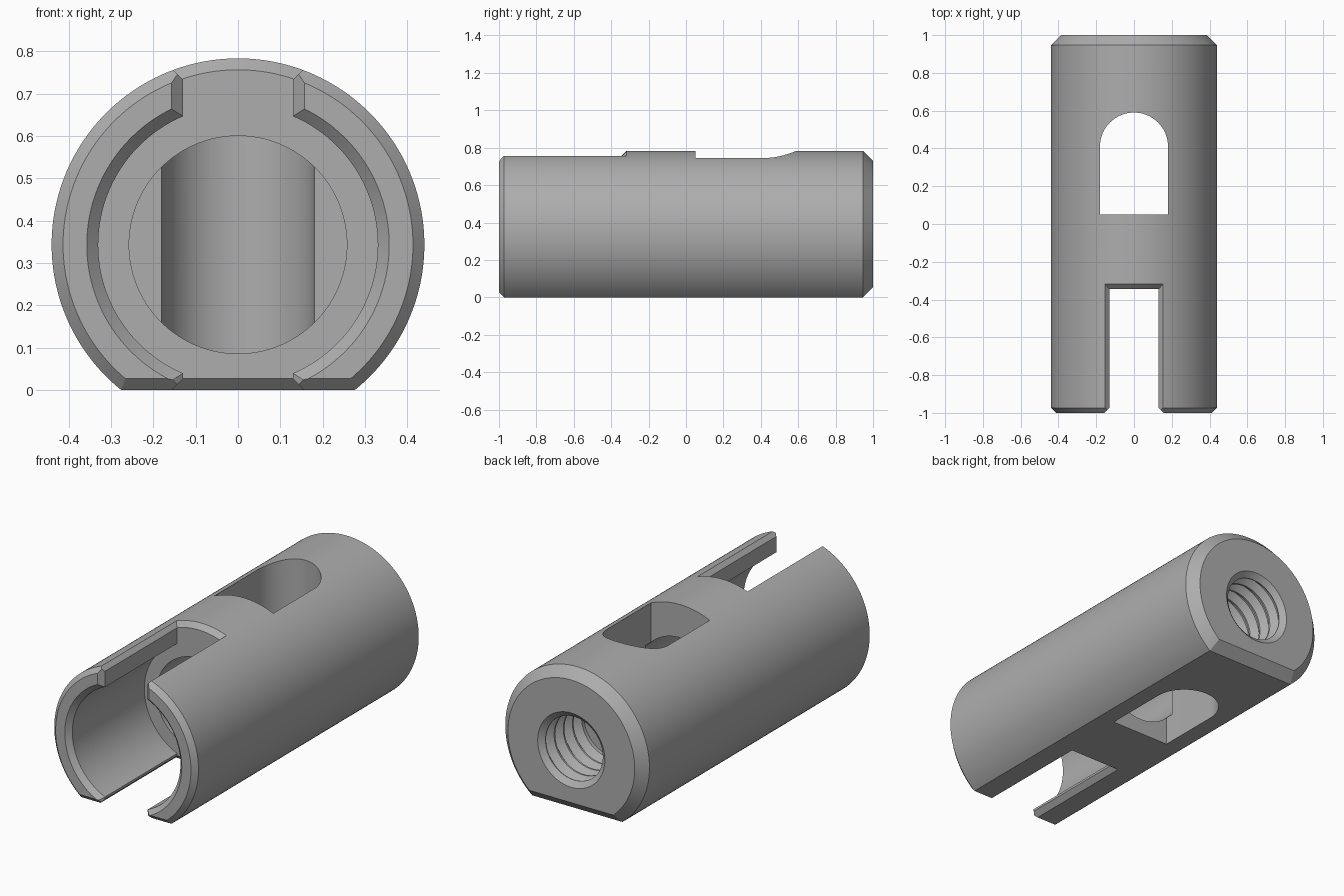
import bpy, bmesh, math

default = bpy.data.objects.get("Cube")
if default:
    bpy.data.objects.remove(default, do_unlink=True)

AXIS_Z, RADIUS, SEGS = 0.343, 0.44, 128
EDGE = 0.027          # small chamfer
SHOULDER = -0.345     # end of the bore and slot

steel = bpy.data.materials.new("grey steel")
steel.use_nodes = True
grey = (0.42, 0.42, 0.42, 1)
steel.diffuse_color = grey
steel.node_tree.nodes["Principled BSDF"].inputs["Base Color"].default_value = grey


def loft(name, rings):
    """Closed solid through rings that share one point count."""
    bm = bmesh.new()
    loops = [[bm.verts.new(p) for p in ring] for ring in rings]
    for a, b in zip(loops, loops[1:]):
        for i in range(len(a)):
            j = (i + 1) % len(a)
            bm.faces.new((a[i], a[j], b[j], b[i]))
    bm.faces.new(loops[0])
    bm.faces.new(loops[-1])
    bmesh.ops.recalc_face_normals(bm, faces=bm.faces)
    mesh = bpy.data.meshes.new(name)
    bm.to_mesh(mesh)
    bm.free()
    mesh.materials.append(steel)
    obj = bpy.data.objects.new(name, mesh)
    bpy.context.collection.objects.link(obj)
    return obj


def flat_round(y, inset=0.0):
    """Circle with a flat underside, inset evenly."""
    r = RADIUS - inset
    start = -math.asin((AXIS_Z - inset) / r)
    sweep = math.pi - 2 * start
    return [(r * math.cos(start + sweep * i / SEGS), y,
             AXIS_Z + r * math.sin(start + sweep * i / SEGS)) for i in range(SEGS + 1)]


def circle(y, r):
    return [(r * math.cos(math.tau * i / SEGS), y,
             AXIS_Z + r * math.sin(math.tau * i / SEGS)) for i in range(SEGS)]


def turned(name, profile):
    return loft(name, [circle(y, r) for y, r in profile])


def plan_prism(name, outline):
    """Outline in plan, running through the full height."""
    return loft(name, [[(x, y, z) for x, y in outline] for z in (-0.2, 1.0)])


def combine(target, other, operation):
    mod = target.modifiers.new(other.name, 'BOOLEAN')
    mod.operation, mod.solver, mod.object = operation, 'EXACT', other
    bpy.context.view_layer.objects.active = target
    bpy.ops.object.modifier_apply(modifier=mod.name)
    bpy.data.objects.remove(other, do_unlink=True)


# Front sleeve: bored, slotted top and bottom, chamfered edges
sleeve = loft("slotted_sleeve", [flat_round(-1, EDGE), flat_round(EDGE - 1),
                                 flat_round(SHOULDER + EDGE)])
combine(sleeve, turned("bore", [(-1.1, 0.33 + EDGE + 0.1), (EDGE - 1, 0.33), (0, 0.33)]),
        'DIFFERENCE')
half = [(0.255, -0.098), (0.13, EDGE), (0.13, 0.733), (0.255, 0.858)]
section = half + [(-x, z) for x, z in reversed(half)]
combine(sleeve, loft("slot", [[(x, y, z) for x, z in section] for y in (-1.2, 0)]),
        'DIFFERENCE')
combine(sleeve, plan_prism("slot_mouth", [(0, -0.843), (0.257, -1.1), (-0.257, -1.1)]),
        'DIFFERENCE')

# Rear body
body = loft("coupling_body", [flat_round(SHOULDER, EDGE), flat_round(SHOULDER + EDGE),
                              flat_round(0.947), flat_round(1, 0.053)])

# Round-ended window through the body
arch = [(0.18 * math.cos(math.pi * i / 48), 0.41 + 0.18 * math.sin(math.pi * i / 48))
        for i in range(49)]
combine(body, plan_prism("window", [(-0.18, 0.05), (0.18, 0.05)] + arch), 'DIFFERENCE')

# Inner hole from the shoulder into the window
combine(body, turned("inner_hole", [(-0.5, 0.257), (0.095, 0.257)]), 'DIFFERENCE')

# Threaded blind hole in the back
minor, major, pitch = 0.175, 0.21, 0.08
thread = [(0.64, minor)]
for k in range(4):
    y = 0.66 + k * pitch
    thread += [(y, minor), (y + 0.03, major), (y + 0.04, major), (y + 0.07, minor)]
thread += [(0.975, minor), (1.0, 0.205), (1.1, 0.205)]
combine(body, turned("threaded_hole", thread), 'DIFFERENCE')

# Join both halves into one solid
combine(body, sleeve, 'UNION')
bpy.ops.object.select_all(action='DESELECT')
body.select_set(True)
bpy.context.view_layer.objects.active = body
bpy.ops.object.shade_smooth_by_angle(angle=math.radians(25))
